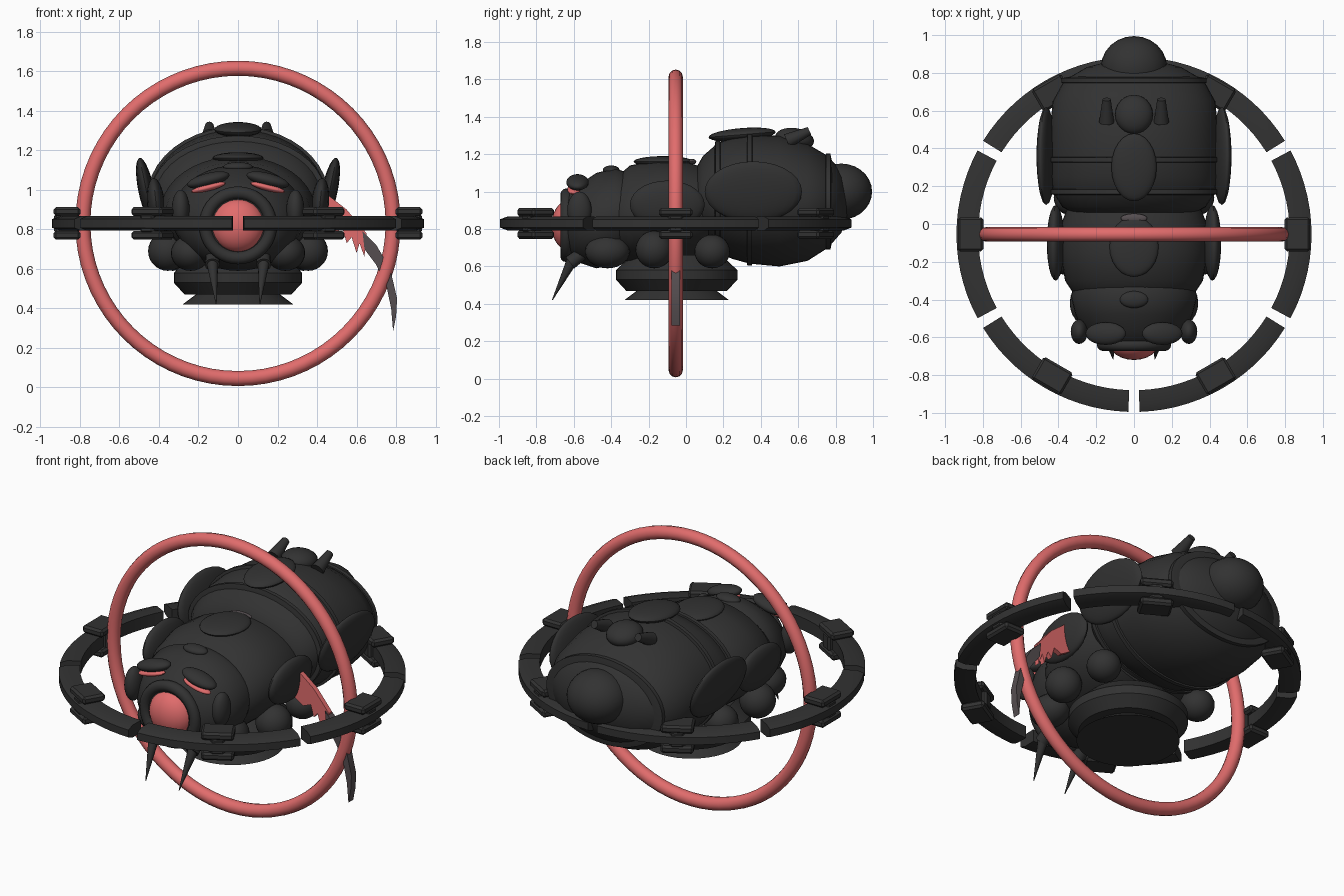
import bpy, bmesh, math
from mathutils import Matrix, Vector, Euler

cube = bpy.data.objects.get("Cube")
if cube:
    bpy.data.objects.remove(cube)


def material(name, rgb):
    m = bpy.data.materials.new(name)
    m.diffuse_color = (*rgb, 1)
    m.use_nodes = True
    b = m.node_tree.nodes["Principled BSDF"]
    b.inputs["Base Color"].default_value = (*rgb, 1)
    b.inputs["Roughness"].default_value = 0.7
    return m


DARK = material("charcoal", (0.032, 0.032, 0.032))
RED = material("coral red", (0.75, 0.15, 0.15))
GREY = material("warm grey", (0.09, 0.075, 0.08))
RING_Y, RING_Z = -0.055, 0.83


def finish(name, bm, mat, angle=40):
    bmesh.ops.recalc_face_normals(bm, faces=bm.faces)
    me = bpy.data.meshes.new(name)
    bm.to_mesh(me)
    bm.free()
    me.materials.append(mat)
    ob = bpy.data.objects.new(name, me)
    bpy.context.collection.objects.link(ob)
    bpy.ops.object.select_all(action="DESELECT")
    bpy.context.view_layer.objects.active = ob
    ob.select_set(True)
    bpy.ops.object.shade_smooth_by_angle(angle=math.radians(angle))
    return ob


def skin(name, rings, mat, closed=False, angle=40):
    """Bridge equal rings of points; cap the ends unless closed."""
    bm = bmesh.new()
    rows = [[bm.verts.new(p) for p in r] for r in rings]
    n = len(rows[0])
    for i in range(len(rows) - (not closed)):
        a, b = rows[i], rows[(i + 1) % len(rows)]
        for j in range(n):
            k = (j + 1) % n
            bm.faces.new((a[j], a[k], b[k], b[j]))
    if not closed:
        bm.faces.new(rows[0])
        bm.faces.new(rows[-1])
    return finish(name, bm, mat, angle)


def oval(y, w, lo, hi, n=40):
    t = [2 * math.pi * i / n for i in range(n)]
    return [(w * math.cos(a), y, (lo + hi) / 2 + (hi - lo) / 2 * math.sin(a)) for a in t]


def hull(name, stations, mat=DARK):
    return skin(name, [oval(*s) for s in stations], mat)


def lathe(name, profile, mat, y):
    t = [2 * math.pi * i / 40 for i in range(40)]
    return skin(name, [[(r * math.cos(a), y + r * math.sin(a), z) for a in t]
                       for r, z in profile], mat, angle=30)


def ball(name, loc, radii, rot=(0, 0, 0), mat=DARK):
    bm = bmesh.new()
    m = Matrix.LocRotScale(Vector(loc), Euler(rot), Vector(radii))
    bmesh.ops.create_uvsphere(bm, u_segments=24, v_segments=14, radius=1, matrix=m)
    return finish(name, bm, mat)


def rod(name, a, b, r1, r2, mat=DARK, n=12):
    a, b = Vector(a), Vector(b)
    q = (b - a).to_track_quat("Z", "Y").to_matrix().to_4x4()
    bm = bmesh.new()
    bmesh.ops.create_cone(bm, cap_ends=True, segments=n, radius1=r1, radius2=r2,
                          depth=(b - a).length,
                          matrix=Matrix.Translation((a + b) / 2) @ q)
    return finish(name, bm, mat)


def upright_ring(name, y, z, major, minor, mat, n=72):
    rings = []
    for i in range(n):
        a = 2 * math.pi * i / n
        rings.append([((major + minor * math.cos(b)) * math.cos(a), y + minor * math.sin(b),
                       z + (major + minor * math.cos(b)) * math.sin(a))
                      for b in [2 * math.pi * j / 12 for j in range(12)]])
    return skin(name, rings, mat, closed=True, angle=60)


def plate(name, outline, y, depth, mat):
    return skin(name, [[(x, y + s * depth / 2, z) for x, z in outline] for s in (-1, 1)], mat, angle=20)


# Rings around the body
upright_ring("upright_ring", RING_Y, RING_Z, 0.785, 0.038, RED)

section = [(0.94, 0.022), (0.9, 0.037), (0.825, 0.037)]
section += [(r, -z) for r, z in reversed(section)]
for k in range(6):
    mid = math.radians(60 * k)
    rings = []
    for i in range(15):
        a = mid + math.radians(-28.2 + 56.4 * i / 14)
        rings.append([(r * math.cos(a), RING_Y + r * math.sin(a), RING_Z + z) for r, z in section])
    skin("ring_segment", rings, DARK, angle=25)
    # Clamp: two wide plates joined by a narrow waist
    for part, size, dz in (("clamp_top", (0.135, 0.18, 0.045), 0.06),
                           ("clamp_bottom", (0.135, 0.18, 0.045), -0.06),
                           ("clamp_waist", (0.13, 0.08, 0.1), 0)):
        bm = bmesh.new()
        m = (Matrix.Translation((0, RING_Y, RING_Z + dz)) @ Matrix.Rotation(mid, 4, "Z")
             @ Matrix.Translation((0.865, 0, 0)) @ Matrix.Diagonal((*size, 1)))
        bmesh.ops.create_cube(bm, size=1, matrix=m)
        bmesh.ops.bevel(bm, geom=bm.edges[:], offset=0.012, segments=1, affect="EDGES")
        finish(part, bm, DARK, 20)

# Main hulls
rear = [(0.05, 0.30, 0.78, 1.12), (0.09, 0.38, 0.73, 1.19), (0.17, 0.43, 0.67, 1.26),
        (0.25, 0.44, 0.64, 1.29), (0.34, 0.445, 0.615, 1.305), (0.5, 0.445, 0.6, 1.3),
        (0.65, 0.43, 0.63, 1.255), (0.76, 0.37, 0.7, 1.19), (0.83, 0.25, 0.78, 1.11),
        (0.87, 0.1, 0.88, 1.0)]
hull("rear_hull", rear)
for i in (2, 4, 7):
    y, w, lo, hi = rear[i]
    hull("rear_band", [(y - 0.02, w - 0.03, lo + 0.03, hi - 0.03),
                       (y - 0.012, w + 0.014, lo - 0.01, hi + 0.014),
                       (y + 0.012, w + 0.014, lo - 0.01, hi + 0.014),
                       (y + 0.02, w - 0.03, lo + 0.03, hi - 0.03)])
hull("chest", [(0.12, 0.34, 0.68, 1.12), (0, 0.385, 0.63, 1.16), (-0.15, 0.39, 0.62, 1.17),
               (-0.3, 0.365, 0.62, 1.14), (-0.4, 0.3, 0.66, 1.05), (-0.45, 0.15, 0.8, 0.95)])
hull("head", [(-0.2, 0.15, 0.8, 1.0), (-0.28, 0.3, 0.67, 1.09), (-0.38, 0.335, 0.61, 1.125),
              (-0.48, 0.31, 0.59, 1.1), (-0.57, 0.27, 0.62, 1.04), (-0.63, 0.2, 0.66, 1.0),
              (-0.65, 0.14, 0.7, 0.95)])
ball("tail_ball", (0, 0.83, 1.0), (0.175, 0.165, 0.15))

# Base
lathe("base", [(0.2, 0.47), (0.27, 0.47), (0.325, 0.53), (0.325, 0.58), (0.24, 0.66)], DARK, -0.05)
lathe("base_skirt", [(0.28, 0.42), (0.2, 0.48)], DARK, -0.05)

# Pods along the back
ball("rear_top_pod", (0, 0.3, 1.305), (0.12, 0.18, 0.035), (0.08, 0, 0))
ball("rear_small_pod", (0, 0.58, 1.28), (0.1, 0.105, 0.06), (-0.15, 0, 0))
ball("front_top_pod", (0, -0.12, 1.16), (0.13, 0.16, 0.03))
ball("neck_light", (0, 0.03, 1.16), (0.07, 0.025, 0.015), mat=GREY)
ball("forehead_bump", (0, -0.4, 1.115), (0.075, 0.045, 0.025))

# Face
upright_ring("mouth_rim", -0.64, 0.82, 0.165, 0.032, DARK, 40)
ball("mouth_orb", (0, -0.62, 0.82), (0.137, 0.1, 0.137), mat=RED)

# Paired parts
for s, side in ((1, "left"), (-1, "right")):
    ball(side + "_rear_side_disc", (s * 0.465, 0.36, 1.0), (0.04, 0.26, 0.165), (0, s * 0.2, 0))
    ball(side + "_front_side_disc", (s * 0.415, -0.1, 0.93), (0.045, 0.2, 0.13), (0, s * 0.1, 0))
    ball(side + "_brow", (s * 0.15, -0.58, 1.05), (0.11, 0.06, 0.035), (0, s * 0.25, 0))
    ball(side + "_eye", (s * 0.15, -0.6, 1.012), (0.09, 0.035, 0.018), (0, s * 0.25, 0), RED)
    ball(side + "_cheek_knob", (s * 0.29, -0.57, 0.9), (0.045, 0.065, 0.1))
    ball(side + "_jaw_ball", (s * 0.24, -0.42, 0.68), (0.1, 0.12, 0.09))
    ball(side + "_front_foot", (s * 0.355, -0.17, 0.69), (0.1, 0.1, 0.1))
    ball(side + "_rear_foot", (s * 0.33, 0.14, 0.68), (0.095, 0.095, 0.09))
    rod(side + "_horn", (s * 0.145, 0.54, 1.27), (s * 0.145, 0.66, 1.325), 0.04, 0.022)
    rod(side + "_fang_socket", (s * 0.13, -0.5, 0.71), (s * 0.13, -0.62, 0.62), 0.03, 0.038)
    rod(side + "_fang", (s * 0.13, -0.61, 0.63), (s * 0.11, -0.715, 0.42), 0.03, 0.002)

# Torn fin and blade on the left side
plate("torn_fin", [(0.38, 0.96), (0.46, 0.97), (0.55, 0.9), (0.65, 0.78), (0.64, 0.66),
                   (0.615, 0.73), (0.6, 0.68), (0.575, 0.76), (0.55, 0.73), (0.53, 0.8),
                   (0.48, 0.78), (0.38, 0.84)], RING_Y, 0.03, RED)
plate("blade", [(0.63, 0.79), (0.7, 0.72), (0.77, 0.6), (0.805, 0.45), (0.8, 0.36),
                (0.785, 0.285), (0.775, 0.4), (0.75, 0.52), (0.7, 0.62), (0.64, 0.7)],
      RING_Y, 0.045, GREY)
